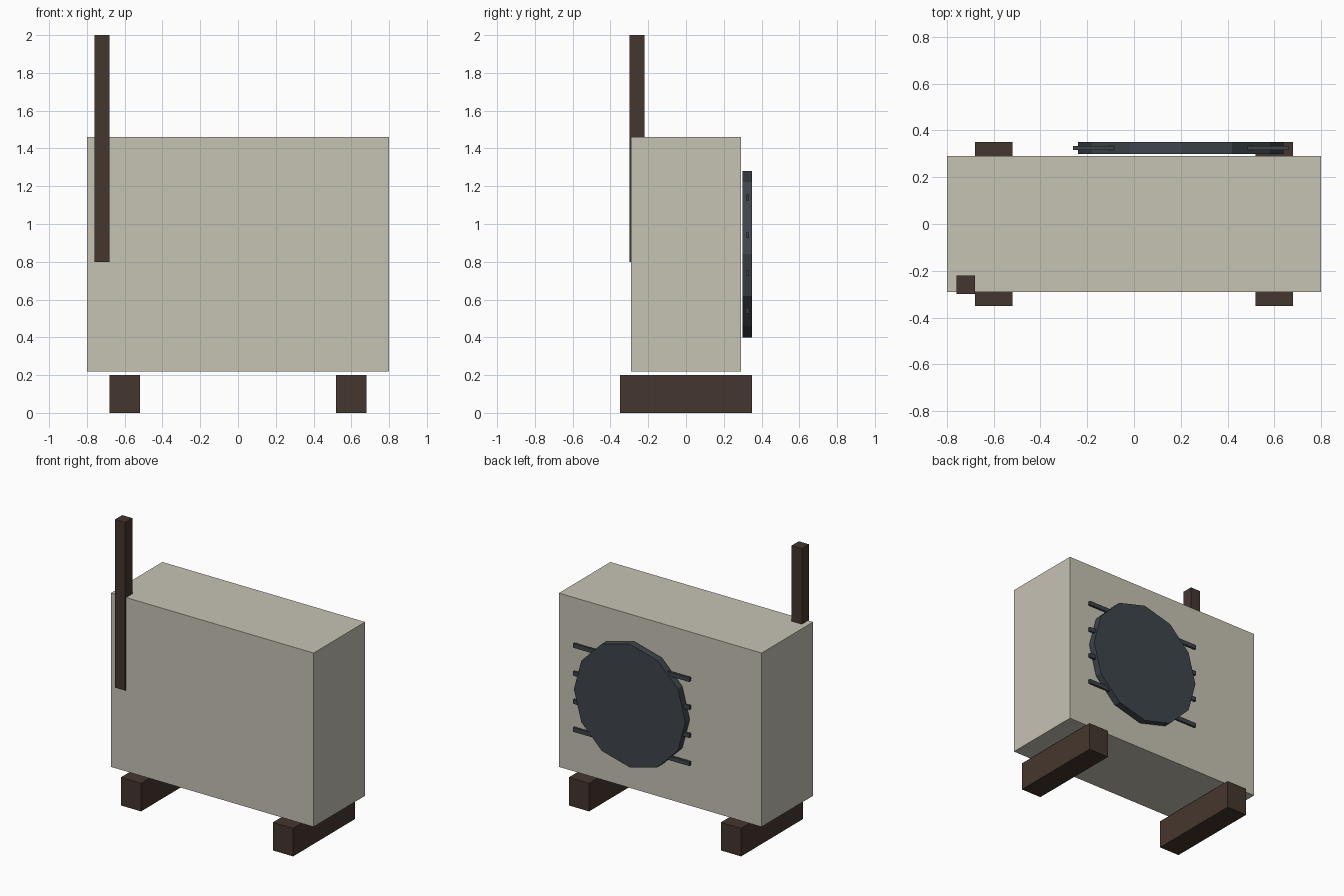
import bpy, math

if "Cube" in bpy.data.objects:
    bpy.data.objects.remove(bpy.data.objects["Cube"])


def material(name, rgb):
    # sRGB 0-255 to linear
    m = bpy.data.materials.new(name)
    lin = [((c / 255 + 0.055) / 1.055) ** 2.4 for c in rgb]
    m.diffuse_color = (*lin, 1)
    m.use_nodes = True
    m.node_tree.nodes["Principled BSDF"].inputs["Base Color"].default_value = m.diffuse_color
    return m


CREAM = material("warm_grey", (198, 194, 180))
BROWN = material("dark_brown", (69, 54, 46))
SLATE = material("dark_slate", (62, 69, 75))


def finish(name, mat):
    o = bpy.context.object
    o.name = o.data.name = name
    o.data.materials.append(mat)
    bpy.ops.object.transform_apply(location=False, rotation=True, scale=True)
    return o


def box(name, lo, hi, mat):
    bpy.ops.mesh.primitive_cube_add(
        size=1, location=[(a + b) / 2 for a, b in zip(lo, hi)])
    bpy.context.object.scale = [b - a for a, b in zip(lo, hi)]
    return finish(name, mat)


# Main casing
box("casing", (-0.80, -0.29, 0.22), (0.80, 0.29, 1.46), CREAM)

# Two support beams underneath
for side, x in (("left", -0.6), ("right", 0.6)):
    box(f"{side}_support_beam", (x - 0.08, -0.35, 0), (x + 0.08, 0.35, 0.20), BROWN)

# Upright post on the front left corner
box("upright_post", (-0.76, -0.30, 0.80), (-0.68, -0.22, 2.0), BROWN)

# Twelve-sided fan disc on the back
bpy.ops.mesh.primitive_cylinder_add(
    vertices=12, radius=0.44, depth=0.05,
    location=(0.20, 0.325, 0.84), rotation=(math.pi / 2, 0, 0))
finish("fan_disc", SLATE)

# Guard bars running through the disc
for i in range(4):
    z = 0.54 + 0.2 * i
    box(f"guard_bar_{i + 1}", (-0.26, 0.317, z - 0.015), (0.66, 0.333, z + 0.015), SLATE)
